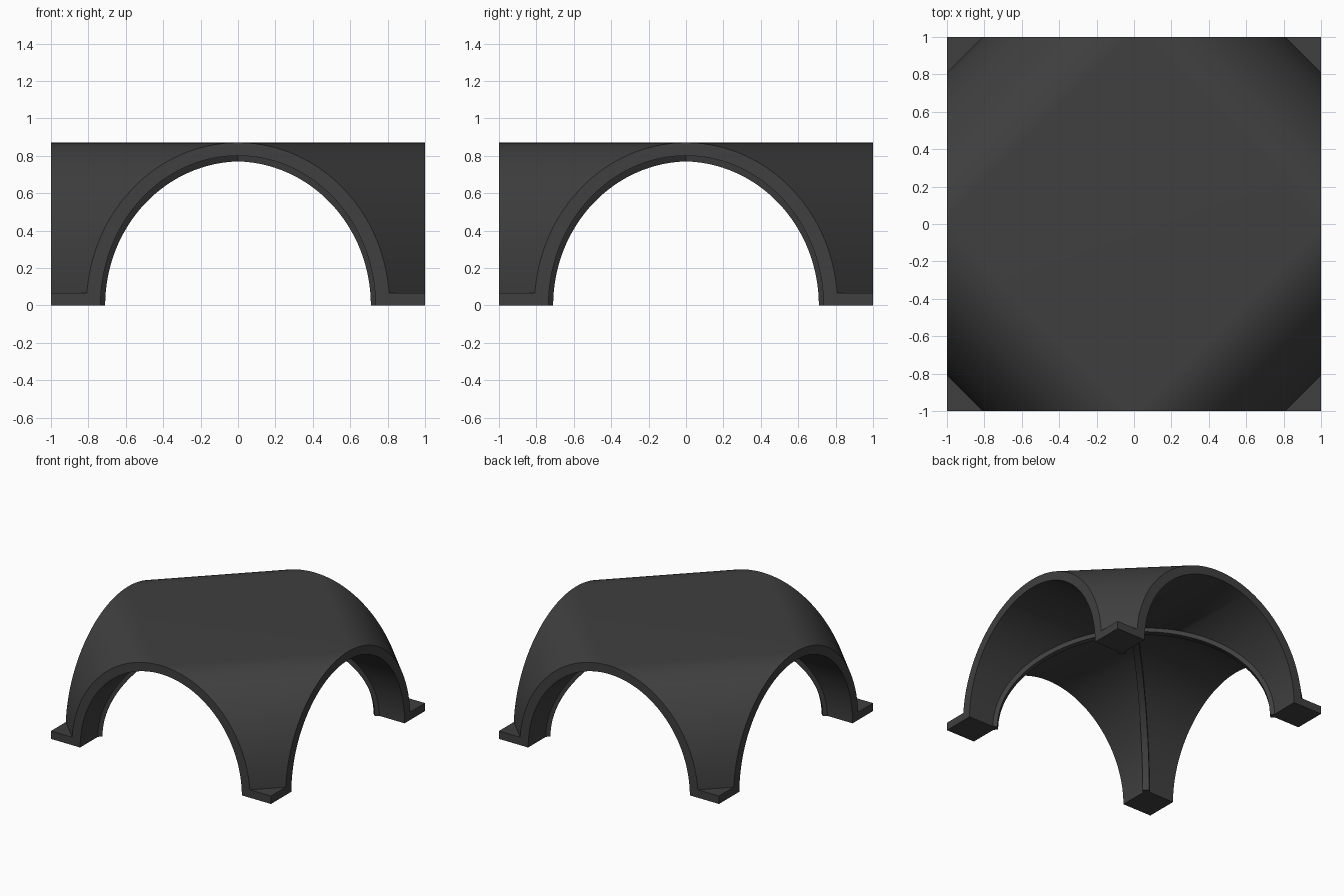
import bpy, bmesh, math

if "Cube" in bpy.data.objects:
    bpy.data.objects.remove(bpy.data.objects["Cube"])

SEG = 64
dark = bpy.data.materials.new("dark_stone")
dark.diffuse_color = (0.05, 0.05, 0.05, 1)
dark.use_nodes = True
dark.node_tree.nodes["Principled BSDF"].inputs["Base Color"].default_value = dark.diffuse_color


def arc(a, h, n=SEG):
    """Half ellipse of half-width a and height h, standing on z = 0."""
    return [(a * math.cos(math.pi * i / n), h * math.sin(math.pi * i / n)) for i in range(n + 1)]


def finish(bm, name):
    bmesh.ops.recalc_face_normals(bm, faces=bm.faces)
    me = bpy.data.meshes.new(name)
    bm.to_mesh(me)
    bm.free()
    ob = bpy.data.objects.new(name, me)
    bpy.context.collection.objects.link(ob)
    me.materials.append(dark)
    return ob


def activate(ob):
    bpy.ops.object.select_all(action='DESELECT')
    ob.select_set(True)
    bpy.context.view_layer.objects.active = ob


def smooth(ob):
    activate(ob)
    bpy.ops.object.shade_smooth_by_angle(angle=math.radians(25))


def prism(name, pts, to3d, lo, hi):
    """Extrude a closed 2D outline between lo and hi."""
    bm = bmesh.new()
    a = [bm.verts.new(to3d(p, lo)) for p in pts]
    b = [bm.verts.new(to3d(p, hi)) for p in pts]
    bm.faces.new(a)
    bm.faces.new(b)
    for i in range(len(pts)):
        j = (i + 1) % len(pts)
        bm.faces.new((a[i], a[j], b[j], b[i]))
    return finish(bm, name)


# Canopy: taut skin stretched over four edge arches
bm = bmesh.new()
for s in (-1, 1):
    for t, z in arc(0.81, 0.87):
        bm.verts.new((t, s, z))
        bm.verts.new((s, t, z))
res = bmesh.ops.convex_hull(bm, input=bm.verts)
bmesh.ops.dissolve_limit(bm, angle_limit=0.001, verts=bm.verts, edges=bm.edges)
canopy = finish(bm, "canopy")

# Two crossing barrel vaults hollow out the underside
tunnel = [(0.735, -0.2)] + arc(0.735, 0.80) + [(-0.735, -0.2)]
cutters = [prism("tunnel_y", tunnel, lambda p, d: (p[0], d, p[1]), -1.2, 1.2),
           prism("tunnel_x", tunnel, lambda p, d: (d, p[0], p[1]), -1.2, 1.2)]
activate(canopy)
for c in cutters:
    c.hide_render = True
    m = canopy.modifiers.new("hollow", 'BOOLEAN')
    m.operation = 'DIFFERENCE'
    m.solver = 'EXACT'
    m.object = c
    bpy.ops.object.modifier_apply(modifier=m.name)
for c in cutters:
    bpy.data.objects.remove(c)
smooth(canopy)

# Diagonal ribs under the vault creases
for k, s in enumerate((1, -1)):
    w = 0.025 / math.sqrt(2)
    outline = arc(0.728, 0.77) + arc(0.765, 0.825)[::-1]
    n = SEG + 1
    bm = bmesh.new()
    rows = []
    for i in range(n):
        quad = []
        for (t, z), d in ((outline[i], -w), (outline[i], w),
                          (outline[2 * n - 1 - i], w), (outline[2 * n - 1 - i], -w)):
            quad.append(bm.verts.new((t + d, s * (t - d), z)))
        rows.append(quad)
    for a, b in zip(rows, rows[1:]):
        for j in range(4):
            q = (j + 1) % 4
            bm.faces.new((a[j], a[q], b[q], b[j]))
    bm.faces.new(rows[0])
    bm.faces.new(rows[-1])
    smooth(finish(bm, f"diagonal_rib_{k + 1}"))

# Corner foot pads
for sx in (-1, 1):
    for sy in (-1, 1):
        prism(f"foot_pad_{'left' if sx < 0 else 'right'}_{'front' if sy < 0 else 'back'}",
              [(0.805, 1), (1, 0.805), (1, 1)],
              lambda p, d: (sx * p[0], sy * p[1], d), 0, 0.065)
